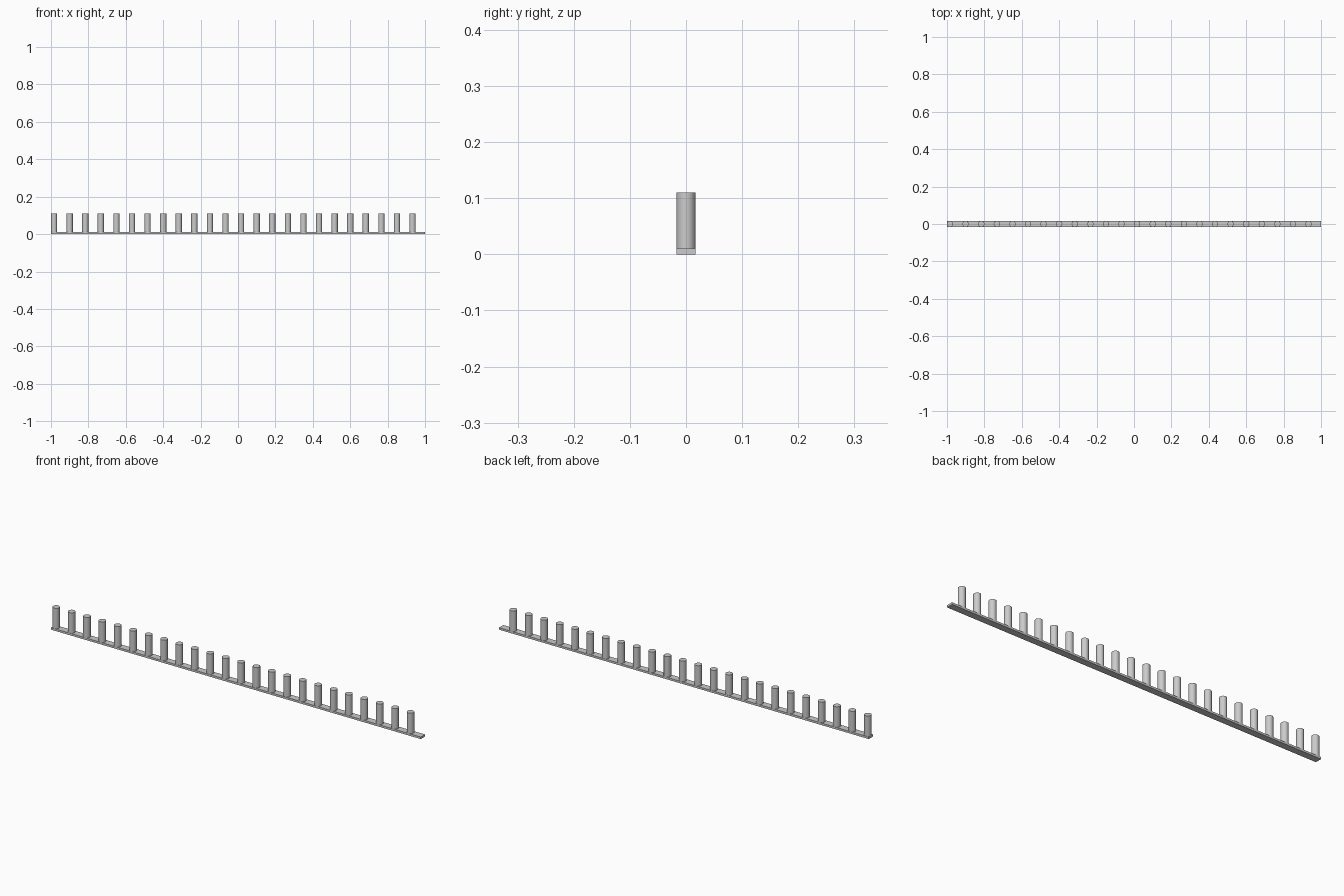
import bpy

if "Cube" in bpy.data.objects:
    bpy.data.objects.remove(bpy.data.objects["Cube"])

R = 1 / 60        # post radius, half the strip width
PITCH = 1 / 12
COUNT = 24

# flat base strip
bpy.ops.mesh.primitive_cube_add(size=1, location=(0, 0, 0.005))
strip = bpy.context.object
strip.name = "base_strip"
strip.scale = (2, 2 * R, 0.01)
bpy.ops.object.transform_apply(location=False, rotation=False, scale=True)


def cylinder(name, z0, z1):
    bpy.ops.mesh.primitive_cylinder_add(
        vertices=32, radius=R, depth=z1 - z0, location=(-1 + R, 0, (z0 + z1) / 2))
    ob = bpy.context.object
    ob.name = name
    bpy.ops.object.shade_smooth_by_angle()
    arr = ob.modifiers.new("row", 'ARRAY')
    arr.count = COUNT
    arr.use_relative_offset = False
    arr.use_constant_offset = True
    arr.constant_offset_displace = (PITCH, 0, 0)
    return ob


# row of round pins with short caps
cylinder("pins", 0.01, 0.1)
cylinder("pin_caps", 0.1, 0.11)
